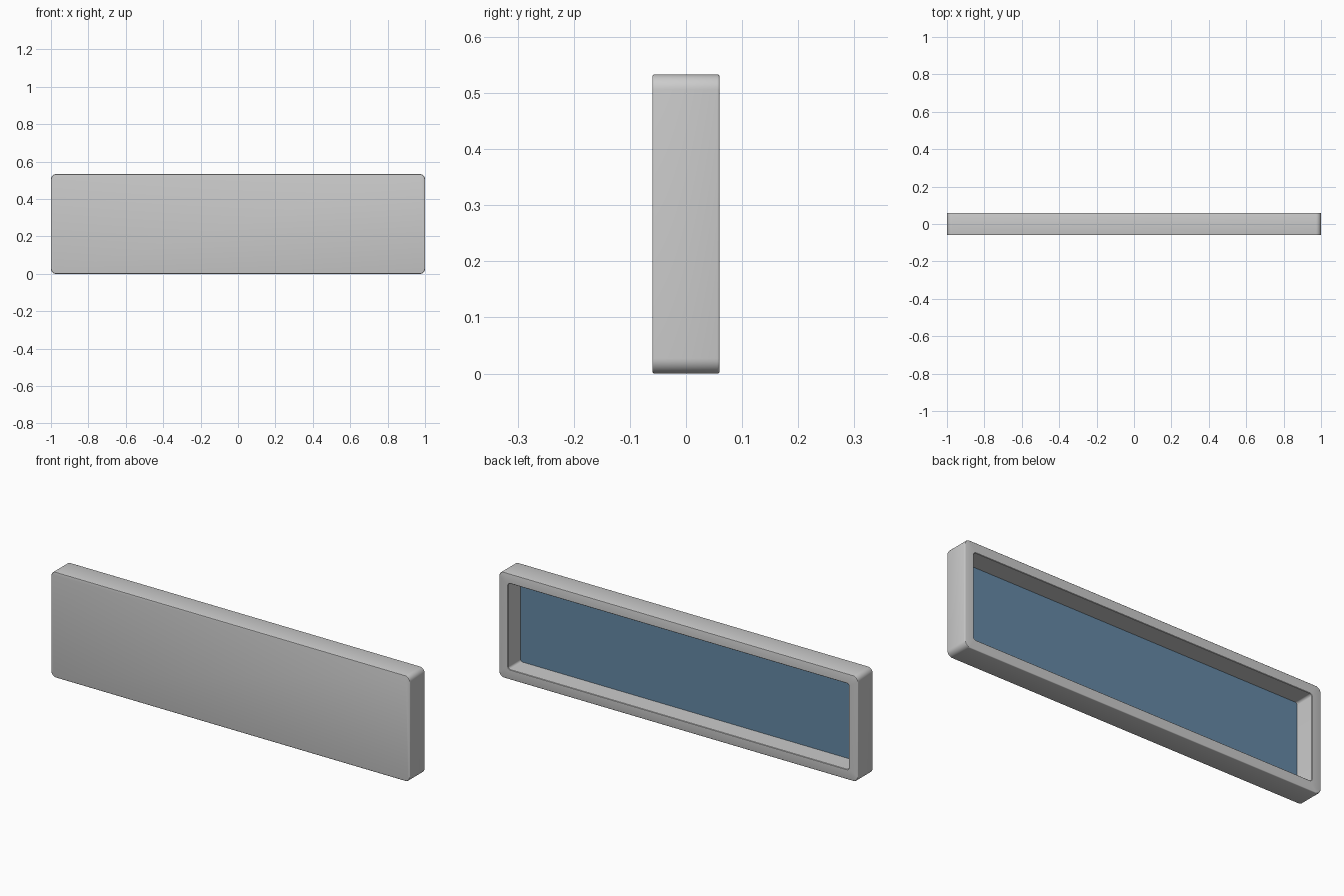
import bpy, bmesh, math

if "Cube" in bpy.data.objects:
    bpy.data.objects.remove(bpy.data.objects["Cube"])

W, H, D = 2.0, 0.533, 0.12
BORDER, R_OUT, R_IN, BEVEL = 0.05, 0.027, 0.012, 0.004
SEG = 8


def rounded_rect(inset, radius):
    """Rounded rectangle outline in x/z, inset from the outer size."""
    hx, hz = W / 2 - inset - radius, H / 2 - inset - radius
    pts = []
    for i, (sx, sz) in enumerate([(1, 1), (-1, 1), (-1, -1), (1, -1)]):
        for k in range(SEG + 1):
            a = math.pi / 2 * (i + k / SEG)
            pts.append((sx * hx + radius * math.cos(a),
                        H / 2 + sz * hz + radius * math.sin(a)))
    return pts


def loft(name, rings):
    """Skin (inset, radius, y) rings and cap both ends."""
    bm = bmesh.new()
    loops = [[bm.verts.new((x, y, z)) for x, z in rounded_rect(inset, r)]
             for inset, r, y in rings]
    for a, b in zip(loops, loops[1:]):
        n = len(a)
        for i in range(n):
            j = (i + 1) % n
            bm.faces.new((a[i], a[j], b[j], b[i]))
    bm.faces.new(loops[0])
    bm.faces.new(loops[-1])
    bmesh.ops.recalc_face_normals(bm, faces=bm.faces[:])
    mesh = bpy.data.meshes.new(name)
    bm.to_mesh(mesh)
    bm.free()
    obj = bpy.data.objects.new(name, mesh)
    bpy.context.collection.objects.link(obj)
    bpy.ops.object.select_all(action='DESELECT')
    obj.select_set(True)
    bpy.context.view_layer.objects.active = obj
    bpy.ops.object.shade_smooth_by_angle(angle=math.radians(30))
    return obj


def edge_arc(sign):
    """Outer edge rounding at the front (-1) or back (+1)."""
    arc = []
    for k in range(4):
        a = math.pi / 2 * k / 3
        inset = BEVEL * (1 - math.sin(a))
        arc.append((inset, R_OUT - inset,
                    sign * (D / 2 - BEVEL * (1 - math.cos(a)))))
    return arc


# Shell: closed front, rounded sides, raised rim around a deep back recess
floor_y = -0.045
inner_edge = [(BORDER - BEVEL / 2, R_IN + BEVEL / 2, D / 2),
              (BORDER, R_IN, D / 2 - BEVEL / 2)]
loft("shell", edge_arc(-1) + edge_arc(1)[::-1] + inner_edge
     + [(BORDER, R_IN, floor_y)])

# Blue panel lying on the recess floor
panel = loft("back_panel", [(BORDER, R_IN, floor_y), (BORDER, R_IN, -0.04)])
blue = bpy.data.materials.new("panel_blue")
blue.diffuse_color = (0.13, 0.25, 0.38, 1)
blue.use_nodes = True
blue.node_tree.nodes["Principled BSDF"].inputs["Base Color"].default_value = blue.diffuse_color
panel.data.materials.append(blue)
